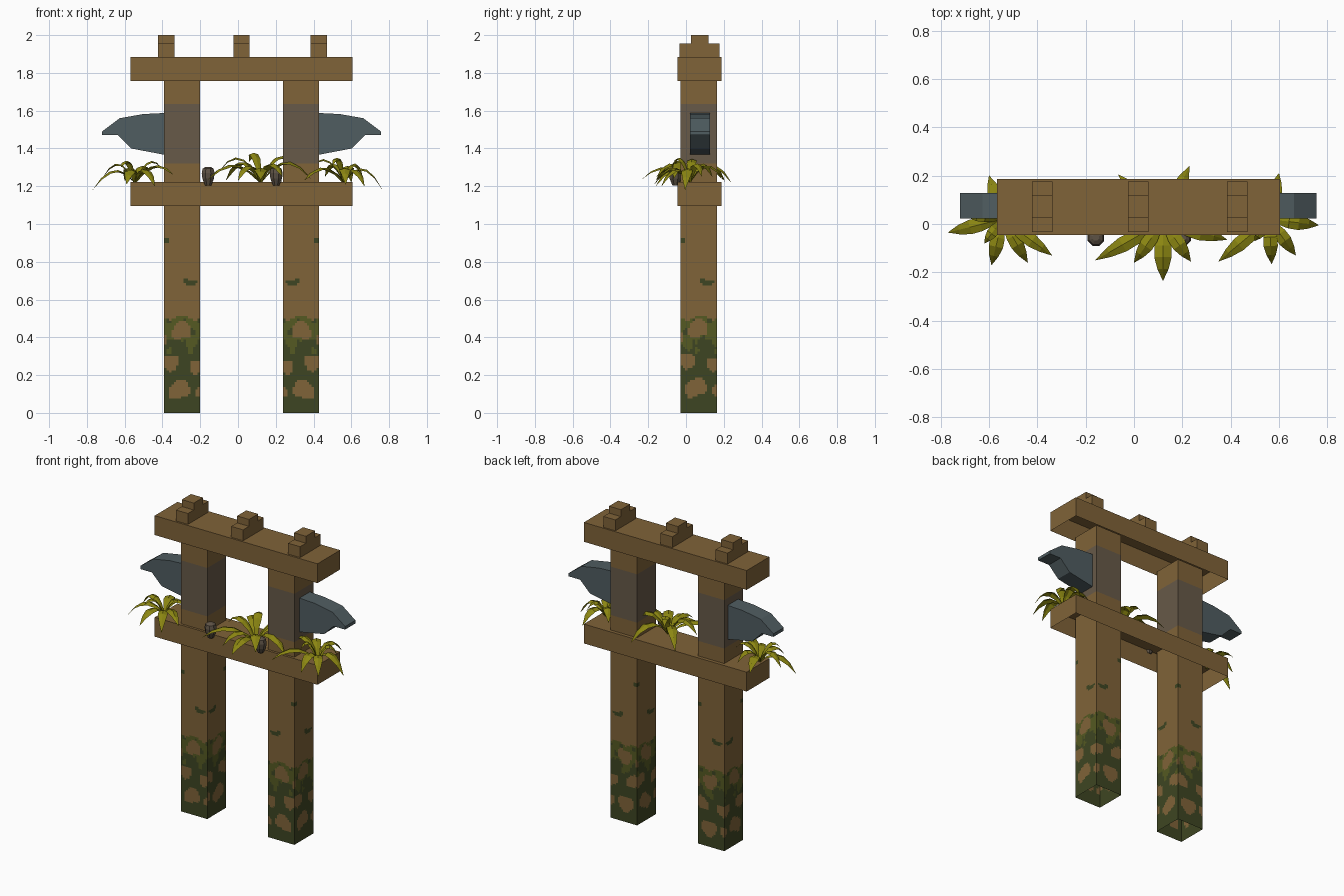
import bpy, bmesh, math
from mathutils import Vector

if "Cube" in bpy.data.objects:
    bpy.data.objects.remove(bpy.data.objects["Cube"])

CX = 0.0185  # mirror plane of the gate


def mat(name, r, g, b):
    m = bpy.data.materials.new(name)
    m.diffuse_color = (r, g, b, 1)
    m.use_nodes = True
    m.node_tree.nodes["Principled BSDF"].inputs["Base Color"].default_value = m.diffuse_color
    return m


WOOD = mat("brown wood", 0.215, 0.125, 0.04)
BAND = mat("grey brown band", 0.135, 0.10, 0.065)
DARK = mat("dark moss", 0.048, 0.060, 0.016)
OLIVE = mat("olive moss", 0.09, 0.10, 0.016)
SLATE = mat("blue grey slate", 0.08, 0.11, 0.12)
LEAF = mat("yellow green leaf", 0.26, 0.24, 0.006)
NUT = mat("grey brown nut", 0.11, 0.085, 0.06)


def make(name, bm, *mats):
    me = bpy.data.meshes.new(name)
    bm.to_mesh(me)
    bm.free()
    for m in mats:
        me.materials.append(m)
    ob = bpy.data.objects.new(name, me)
    bpy.context.collection.objects.link(ob)
    return ob


def open_box(name, x0, x1, y0, y1, z0, z1):
    """Box without a bottom."""
    bm = bmesh.new()
    bmesh.ops.create_cube(bm, size=1)
    for v in bm.verts:
        v.co = ((x0 + x1) / 2 + v.co.x * (x1 - x0),
                (y0 + y1) / 2 + v.co.y * (y1 - y0),
                (z0 + z1) / 2 + v.co.z * (z1 - z0))
    bm.normal_update()
    bmesh.ops.delete(bm, geom=[f for f in bm.faces if f.normal.z < -0.5],
                     context='FACES_ONLY')
    make(name, bm, WOOD)


# --- mossy posts: fine grid low down, coloured by blob rules -----------------
# bare wood blobs in the moss: u across the face, z, half sizes
BLOBS = [(.48, .43, .27, .048), (.16, .27, .26, .04), (.42, .12, .30, .05),
         (.90, .25, .20, .035), (.98, .12, .12, .03), (.0, .39, .1, .025)]
# moss spots higher up
SPOTS = [(.72, .69, .22, .012), (.62, .705, .08, .012), (.06, .91, .1, .015)]


def inside(u, z, shapes):
    return any(((u - a) / ru) ** 2 + ((z - b) / rz) ** 2 < 1
               for a, b, ru, rz in shapes)


def moss_index(side, u, z):
    if z > 1.635:
        return 0
    if z > 1.32:
        return 1
    if side % 2:
        u = 1 - u
    if z > 0.55:
        return 2 if inside(u, z, SPOTS) else 0
    zz = z + 0.012 * math.sin(9 * u + 2 * side)
    if zz > 0.505 or inside(u, zz - 0.012 * (side % 2), BLOBS):
        return 0
    if zz > 0.37 + 0.03 * math.sin(7 * u + side):
        return 2 if math.sin(14 * u + 3 * side) * math.sin(55 * z) > 0.6 else 3
    return 3 if math.sin(11 * u + side) * math.sin(40 * z + 1) > 0.75 and z > .28 else 2


def post(name, sgn):
    n, half = 15, 0.095
    zs = [0.0125 * i for i in range(77)] + [1.32, 1.635, 1.77]
    corners = [(-1, -1), (1, -1), (1, 1), (-1, 1)]
    ring = []
    for i in range(4):
        a, b = Vector(corners[i]), Vector(corners[(i + 1) % 4])
        ring += [a.lerp(b, k / n) for k in range(n)]
    bm = bmesh.new()
    rows = [[bm.verts.new((CX + sgn * (0.314 - p.x * half), 0.067 + p.y * 0.097, z))
             for p in ring] for z in zs]
    m = len(ring)
    for r in range(len(zs) - 1):
        for k in range(m):
            f = bm.faces.new((rows[r][k], rows[r][(k + 1) % m],
                              rows[r + 1][(k + 1) % m], rows[r + 1][k]))
            f.material_index = moss_index(k // n, (k % n + 0.5) / n,
                                          (zs[r] + zs[r + 1]) / 2)
    bmesh.ops.recalc_face_normals(bm, faces=bm.faces)
    # open tube: make sure the sides face outwards
    c = Vector((CX + sgn * 0.314, 0.067, 0))
    f = bm.faces[0] if not hasattr(bm.faces, "ensure_lookup_table") else next(iter(bm.faces))
    d = f.calc_center_median() - c
    if f.normal.x * d.x + f.normal.y * d.y < 0:
        bmesh.ops.reverse_faces(bm, faces=bm.faces)
    make(name, bm, WOOD, BAND, DARK, OLIVE)


post("left_post", -1)
post("right_post", 1)

# --- beams and stepped caps ---------------------------------------------------
open_box("top_beam", -0.568, 0.605, -0.046, 0.187, 1.758, 1.884)
open_box("lower_beam", -0.568, 0.605, -0.046, 0.187, 1.096, 1.222)
for i, x in enumerate((-0.38, 0.018, 0.428)):
    open_box(f"cap_base_{i}", x - .043, x + .043, -0.034, 0.177, 1.884, 1.955)
    open_box(f"cap_top_{i}", x - .043, x + .043, 0.026, 0.120, 1.955, 2.0)

# --- slate wings on the outer sides of the posts ------------------------------
WING = [(.40, 1.588), (.52, 1.582), (.645, 1.56), (.738, 1.49), (.738, 1.47),
        (.655, 1.47), (.585, 1.40), (.40, 1.365)]
for name, s in (("left_wing", -1), ("right_wing", 1)):
    bm = bmesh.new()
    f = bm.faces.new([bm.verts.new((CX + s * x, 0.022, z)) for x, z in WING])
    g = bmesh.ops.extrude_face_region(bm, geom=[f])["geom"]
    for v in g:
        if isinstance(v, bmesh.types.BMVert):
            v.co.y = 0.128
    if f.is_valid is False or len(bm.faces) < len(WING) + 2:
        bm.faces.new([v for v in bm.verts if v.co.y < 0.05])
    bmesh.ops.recalc_face_normals(bm, faces=bm.faces)
    make(name, bm, SLATE)


# --- leafy tufts: arched, creased leaves --------------------------------------
def tuft(name, base, tips):
    bm = bmesh.new()
    b, seg = Vector(base), 5
    for tx, ty, tz, peak, w in tips:
        t = Vector((tx, ty, tz))
        c = b.lerp(t, 0.5)
        c.z = 2 * peak - (b.z + tz) / 2
        d = Vector((tx - b.x, ty - b.y, 0)).normalized()
        side = Vector((-d.y, d.x, 0))
        rows = []
        for i in range(seg + 1):
            k = i / seg
            p = b * (1 - k) ** 2 + c * 2 * k * (1 - k) + t * k * k
            h = w * (0.25, 0.6, 0.95, 1.0, 0.65, 0.02)[i]
            drop = Vector((0, 0, -0.35 * h))
            rows.append([bm.verts.new(q) for q in
                         (p - side * h + drop, p, p + side * h + drop)])
        for r, q in zip(rows, rows[1:]):
            for j in (0, 1):
                bm.faces.new((r[j + 1], r[j], q[j], q[j + 1]))
    make(name, bm, LEAF)


# leaf tips: x, y, z, peak height, half width
tuft("left_tuft", (-0.545, 0.02, 1.22), [
    (-.77, -.035, 1.18, 1.285, .03), (-.72, .05, 1.24, 1.32, .026),
    (-.59, -.17, 1.21, 1.29, .03), (-.44, -.16, 1.20, 1.29, .028),
    (-.34, -.13, 1.26, 1.31, .028), (-.60, .20, 1.23, 1.30, .03),
    (-.40, .05, 1.29, 1.33, .025), (-.47, .14, 1.24, 1.31, .028),
    (-.62, -.08, 1.30, 1.33, .022)])
tuft("middle_tuft", (0.12, 0.01, 1.22), [
    (-.16, -.15, 1.235, 1.315, .032), (.0, -.16, 1.23, 1.31, .03),
    (.12, -.235, 1.235, 1.30, .036), (.235, -.155, 1.25, 1.32, .03),
    (.385, -.065, 1.24, 1.33, .034), (.23, .24, 1.22, 1.32, .032),
    (-.065, .205, 1.23, 1.33, .03), (-.10, .03, 1.28, 1.35, .028),
    (.32, .12, 1.27, 1.36, .03), (.06, .14, 1.33, 1.37, .026)])
tuft("right_tuft", (0.56, 0.02, 1.22), [
    (.35, -.155, 1.23, 1.30, .03), (.57, -.165, 1.21, 1.30, .03),
    (.67, -.13, 1.20, 1.29, .028), (.765, -.005, 1.18, 1.295, .03),
    (.66, .085, 1.25, 1.32, .026), (.60, .21, 1.22, 1.31, .03),
    (.38, .04, 1.29, 1.34, .026), (.46, .14, 1.25, 1.32, .028),
    (.50, -.07, 1.31, 1.345, .022)])

# --- small faceted nuts on the beam edge --------------------------------------
for i, x in enumerate((-0.158, 0.202)):
    bm = bmesh.new()
    rings = [[bm.verts.new((x + r * math.cos(a * math.tau / 8 + .39),
                            -0.056 + r * math.sin(a * math.tau / 8 + .39), z))
              for a in range(8)]
             for r, z in ((.018, 1.205), (.033, 1.24), (.037, 1.27), (.031, 1.293), (.014, 1.303))]
    for a, b in zip(rings, rings[1:]):
        for k in range(8):
            bm.faces.new((a[k], a[(k + 1) % 8], b[(k + 1) % 8], b[k]))
    bm.faces.new(rings[0][::-1])
    bm.faces.new(rings[-1])
    make(f"nut_{i}", bm, NUT)
